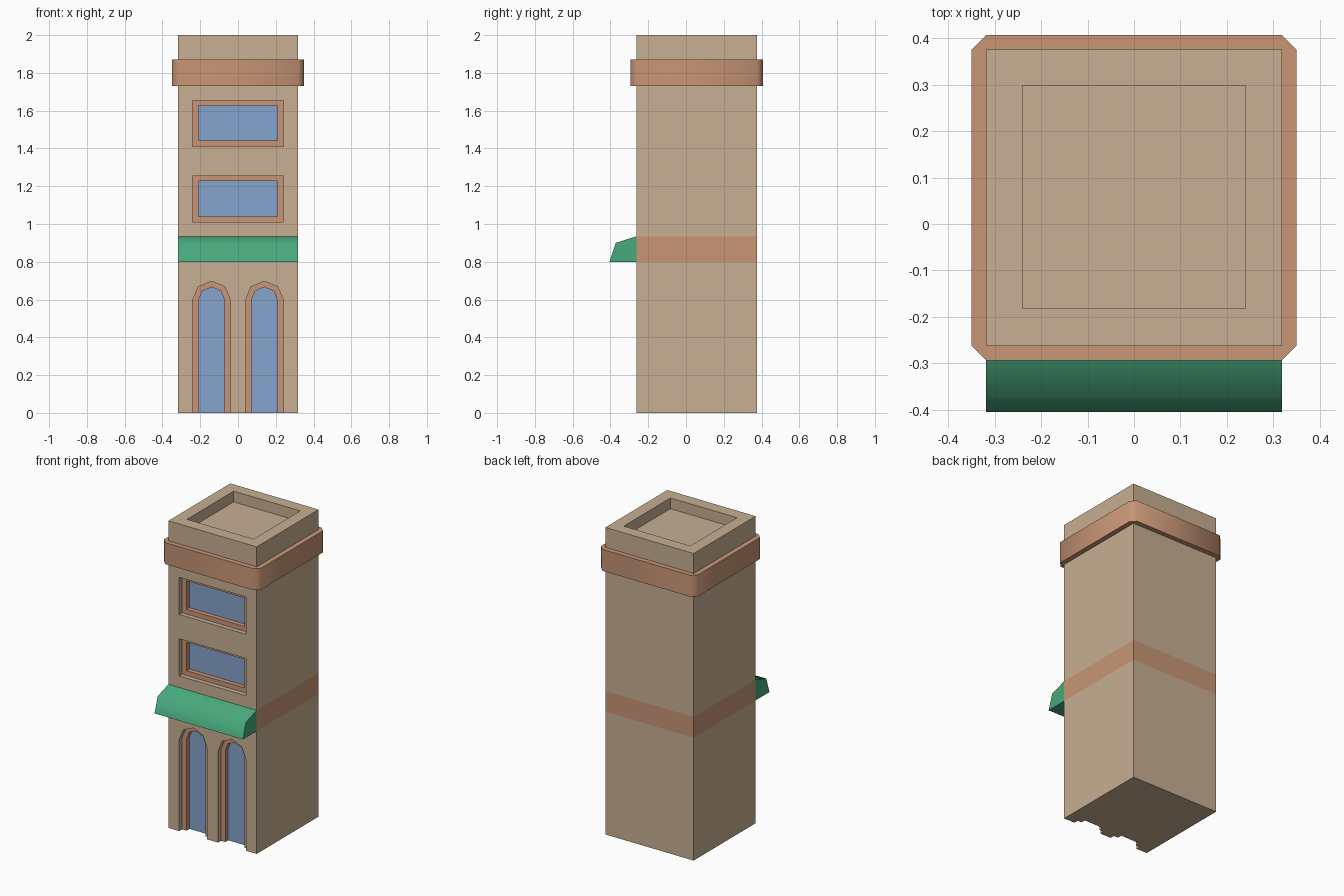
import bpy, bmesh, math
from mathutils import Vector

if "Cube" in bpy.data.objects:
    bpy.data.objects.remove(bpy.data.objects["Cube"])

X, YF, YB = 0.318, -0.262, 0.375     # wall half width, front and back
STEP = 0.03                          # depth of each window step


def material(name, col):
    m = bpy.data.materials.new(name)
    m.diffuse_color = (*col, 1)
    m.use_nodes = True
    m.node_tree.nodes["Principled BSDF"].inputs["Base Color"].default_value = m.diffuse_color
    return m


tan = material("tan_wall", (0.578, 0.429, 0.288))
terracotta = material("terracotta_trim", (0.578, 0.305, 0.181))
blue = material("blue_glass", (0.238, 0.366, 0.604))
green = material("green_awning", (0.065, 0.392, 0.202))


def prism(name, pts, direction, mats):
    """Solid made by pushing a flat outline along a direction."""
    bm = bmesh.new()
    f = bm.faces.new([bm.verts.new(p) for p in pts])
    r = bmesh.ops.extrude_face_region(bm, geom=[f], use_keep_orig=True)
    bmesh.ops.translate(bm, vec=Vector(direction),
                        verts=[g for g in r["geom"] if isinstance(g, bmesh.types.BMVert)])
    bmesh.ops.recalc_face_normals(bm, faces=bm.faces)
    me = bpy.data.meshes.new(name)
    bm.to_mesh(me)
    bm.free()
    for m in mats:
        me.materials.append(m)
    ob = bpy.data.objects.new(name, me)
    bpy.context.collection.objects.link(ob)
    return ob


def rect(x, y0, y1, z):
    return [(-x, y0, z), (x, y0, z), (x, y1, z), (-x, y1, z)]


def cut(ob, pts, direction):
    cutter = prism("cutter", pts, direction, [])
    cutter.hide_render = True
    mod = ob.modifiers.new("cut", "BOOLEAN")
    mod.operation, mod.solver, mod.object = "DIFFERENCE", "EXACT", cutter
    bpy.context.view_layer.objects.active = ob
    bpy.ops.object.modifier_apply(modifier=mod.name)
    bpy.data.objects.remove(cutter)


def smooth(ob, deg):
    bpy.ops.object.select_all(action="DESELECT")
    ob.select_set(True)
    bpy.context.view_layer.objects.active = ob
    bpy.ops.object.shade_smooth_by_angle(angle=math.radians(deg))


# Building body with sunken roof
body = prism("building_body", rect(X, YF, YB, 0), (0, 0, 2), [tan, terracotta, blue])
cut(body, rect(0.24, -0.182, 0.298, 1.93), (0, 0, 0.2))

# Stepped window and arched door recesses: wide shallow cut, then narrow deep cut
ys = YF - 0.1
for inset, depth in ((0, STEP), (0.031, 2 * STEP)):
    push = (0, 0.1 + depth, 0)
    for z0 in (1.01, 1.41):
        a, lo, hi = 0.24 - inset, z0 + inset, z0 + 0.243 - inset * 0.85
        cut(body, [(-a, ys, lo), (a, ys, lo), (a, ys, hi), (-a, ys, hi)], push)
    for cx in (-0.14, 0.14):
        r = 0.1 - inset
        arch = [(cx + r * math.cos(i * math.pi / 4), ys, 0.597 + r * math.sin(i * math.pi / 4))
                for i in range(5)]
        cut(body, arch + [(cx - r, ys, -0.1), (cx + r, ys, -0.1)], push)

# Colour the painted band by height, frames and glass by depth
bm = bmesh.new()
bm.from_mesh(body.data)
for z in (0.8, 0.935):
    bmesh.ops.bisect_plane(bm, geom=bm.verts[:] + bm.edges[:] + bm.faces[:],
                           plane_co=(0, 0, z), plane_no=(0, 0, 1))
bm.normal_update()
for f in bm.faces:
    c = f.calc_center_median()
    f.material_index = 0
    f.smooth = False
    if min(v.co.z for v in f.verts) > 0.79 and max(v.co.z for v in f.verts) < 0.94:
        f.material_index = 1
    elif abs(c.x) < 0.25 and c.z > 0.001 and YF + STEP - 0.002 < c.y < YF + 2 * STEP + 0.002:
        f.material_index = 2 if c.y > YF + 2 * STEP - 0.002 else 1
bm.to_mesh(body.data)
bm.free()

# Cornice with chamfered corners
o = 0.032
cornice = prism("cornice", [
    (-X, YF - o, 1.73), (X, YF - o, 1.73), (X + o, YF, 1.73), (X + o, YB, 1.73),
    (X, YB + o, 1.73), (-X, YB + o, 1.73), (-X - o, YB, 1.73), (-X - o, YF, 1.73)],
    (0, 0, 0.14), [terracotta])
smooth(cornice, 50)

# Awning over the doors
awning = prism("awning", [(-X, YF, 0.8), (-X, -0.405, 0.8), (-X, -0.372, 0.9), (-X, YF, 0.935)],
               (2 * X, 0, 0), [green])
smooth(awning, 62)
